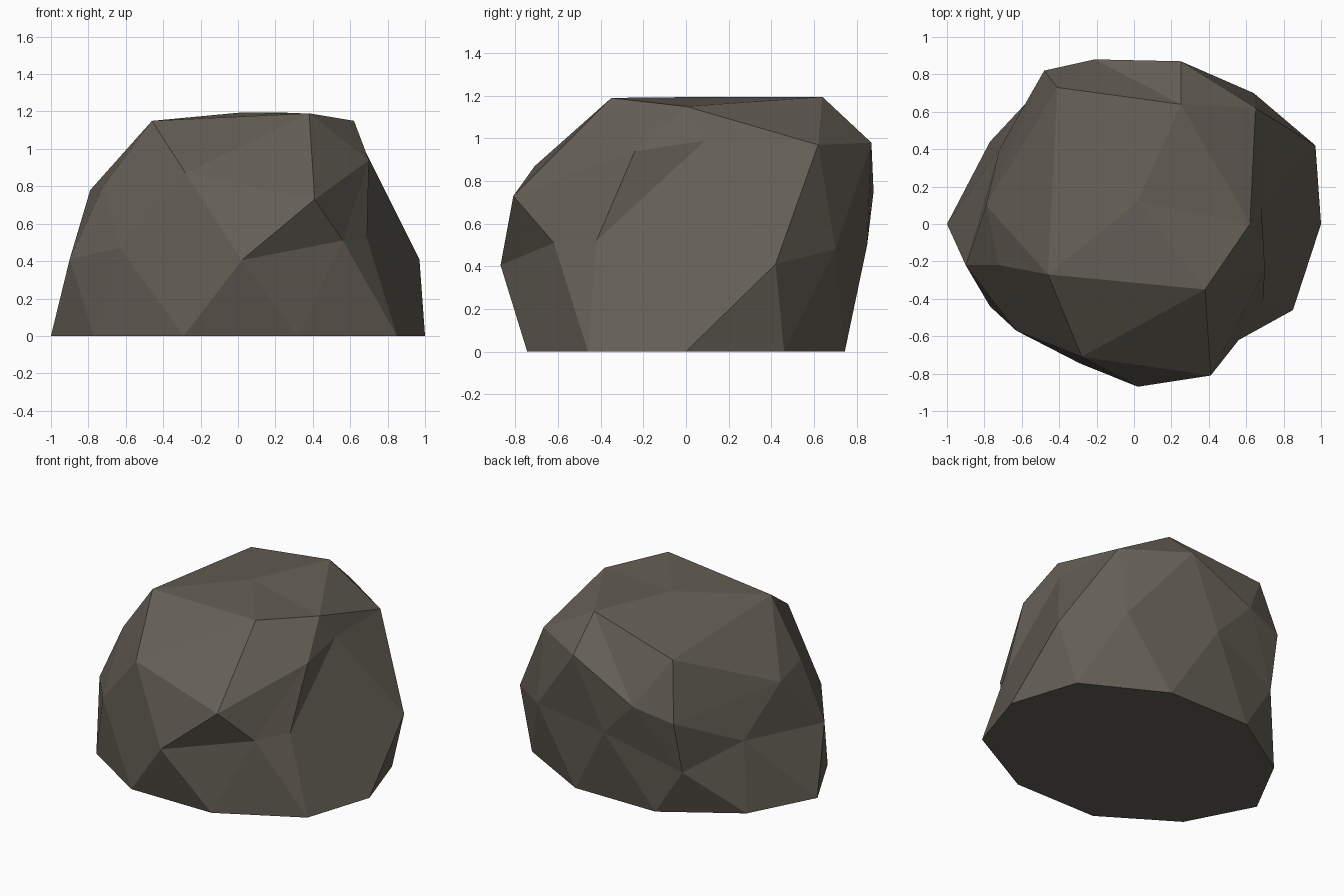
import bpy, bmesh, math

if "Cube" in bpy.data.objects:
    bpy.data.objects.remove(bpy.data.objects["Cube"])

# Rings of the boulder, anticlockwise from +x
base = [(1, 0), (.85, .46), (.32, .745), (-.29, .745), (-.77, .44), (-1, 0)]
base += [(x, -y) for x, y in base[4:0:-1]]
base = [(x, y, 0) for x, y in base]
waist = [(.97, .42, .41), (.64, .70, .48), (.03, .85, .50), (-.49, .74, .32),
         (-.72, .40, .47), (-.90, -.22, .41), (-.63, -.57, .47),
         (.02, -.87, .405), (.56, -.62, .51), (.69, -.42, .52)]
shoulder = [(.68, .09, .99), (.65, .62, .97), (.25, .87, .98), (-.21, .88, .75),
            (-.48, .82, .68), (-.79, .10, .78), (-.72, -.22, .80),
            (-.28, -.71, .87), (.41, -.81, .73), (.70, -.24, .94)]
crown = [(.62, 0, 1.15), (.25, .64, 1.195), (-.41, .73, 1.07),
         (-.46, -.27, 1.15), (.38, -.35, 1.19)]
peak = [(.02, .12, 1.195)]

# (lowest z on the unit icosphere, start angle, ring)
levels = [(.95, 0, peak), (.7, 0, crown), (.3, 0, shoulder),
          (-.2, 18, waist), (-.7, 0, base)]

bm = bmesh.new()
bmesh.ops.create_icosphere(bm, subdivisions=2, radius=1)

# Cut off the underside of the sphere
bmesh.ops.delete(bm, geom=[v for v in bm.verts if v.co.z < -.7], context='VERTS')

# Push every sphere point to its place on the matching ring
for v in bm.verts:
    for low, start, ring in levels:
        if v.co.z > low:
            angle = math.degrees(math.atan2(v.co.y, v.co.x)) - start
            v.co = ring[round(angle / (360 / len(ring))) % len(ring)]
            break

# Flat base
bmesh.ops.holes_fill(bm, edges=[e for e in bm.edges if e.is_boundary], sides=0)
bmesh.ops.recalc_face_normals(bm, faces=bm.faces)

mesh = bpy.data.meshes.new("boulder")
bm.to_mesh(mesh)
bm.free()
stone = bpy.data.materials.new("warm grey stone")
stone.diffuse_color = (.13, .115, .092, 1)
stone.use_nodes = True
stone.node_tree.nodes["Principled BSDF"].inputs["Base Color"].default_value = stone.diffuse_color
mesh.materials.append(stone)
bpy.context.collection.objects.link(bpy.data.objects.new("boulder", mesh))
